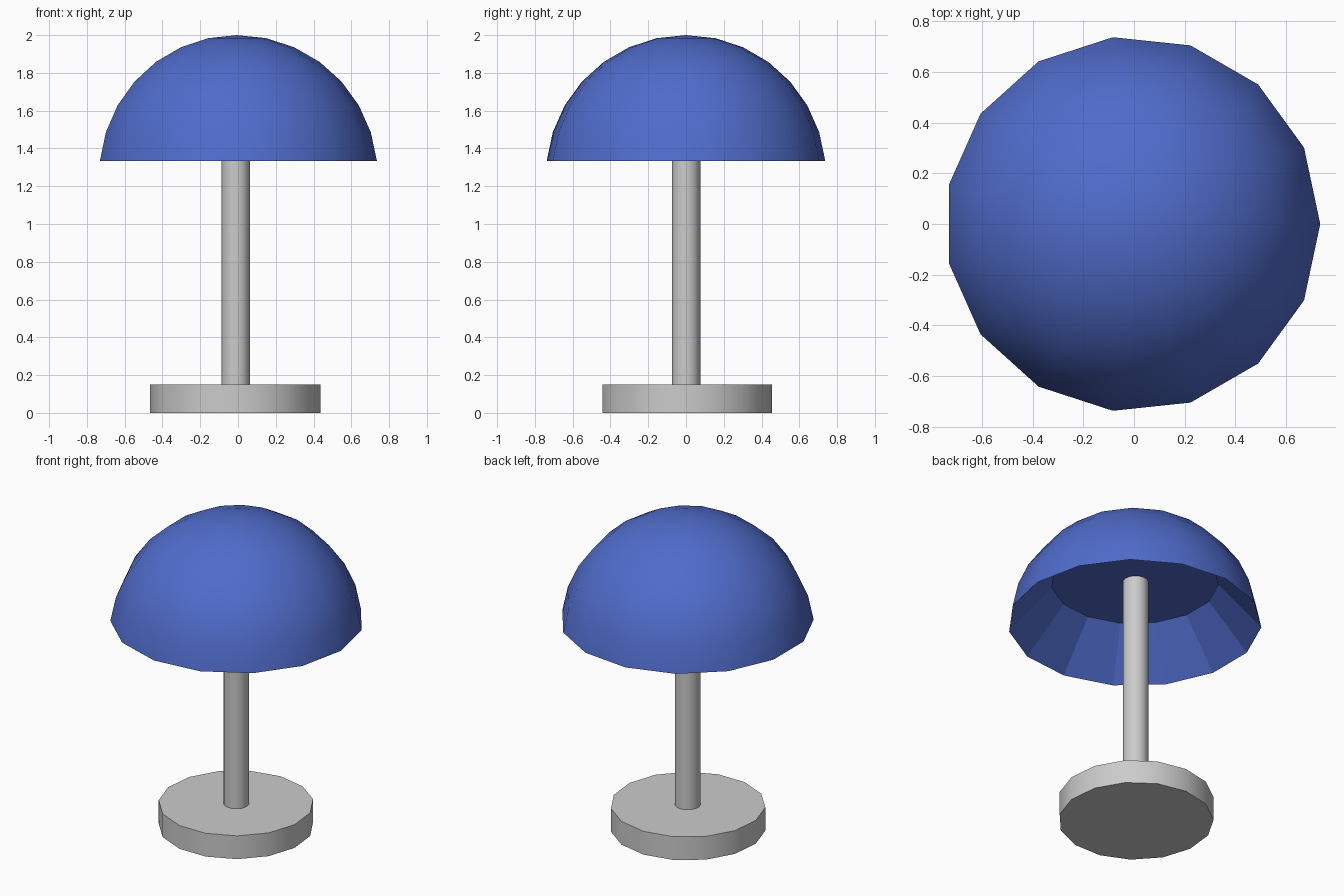
import bpy, bmesh
from math import sin, cos, pi, radians

if "Cube" in bpy.data.objects:
    bpy.data.objects.remove(bpy.data.objects["Cube"])

SIDES = 15
STEP = 2 * pi / SIDES


def finish(bm, name, flat=()):
    """Turn a bmesh into an object: smooth by angle, chosen faces flat."""
    bmesh.ops.recalc_face_normals(bm, faces=bm.faces)
    bm.faces.index_update()
    flat_ids = [f.index for f in flat]
    mesh = bpy.data.meshes.new(name)
    bm.to_mesh(mesh)
    bm.free()
    obj = bpy.data.objects.new(name, mesh)
    bpy.context.collection.objects.link(obj)
    bpy.ops.object.select_all(action='DESELECT')
    obj.select_set(True)
    bpy.context.view_layer.objects.active = obj
    bpy.ops.object.shade_smooth_by_angle(angle=radians(32))
    for i in flat_ids:
        mesh.polygons[i].use_smooth = False
    return obj


def ring(bm, x, y, r, z, start):
    return [bm.verts.new((x + r * cos(start + i * STEP),
                          y + r * sin(start + i * STEP), z)) for i in range(SIDES)]


def bridge(bm, a, b):
    return [bm.faces.new((a[i], a[(i + 1) % SIDES], b[(i + 1) % SIDES], b[i]))
            for i in range(SIDES)]


def cylinder(name, x, y, r, z0, z1):
    bm = bmesh.new()
    low, high = ring(bm, x, y, r, z0, pi / 2), ring(bm, x, y, r, z1, pi / 2)
    bridge(bm, low, high)
    bm.faces.new(low)
    bm.faces.new(high)
    return finish(bm, name)


# Foot and stem
cylinder("base", -0.015, 0.001, 0.4535, 0.0, 0.15)
cylinder("pole", -0.012, 0.0, 0.0755, 0.15, 1.62)

# Dome shade: upper half of a sphere, with a hollow underside
bm = bmesh.new()
cx, radius = -0.006, 0.7455
rings = [ring(bm, cx, 0, radius * sin(radians(12 * k)),
              2 - 0.744 * (1 - cos(radians(12 * k))), 0) for k in range(1, 8)]
apex = bm.verts.new((cx, 0, 2))
for i in range(SIDES):
    bm.faces.new((apex, rings[0][i], rings[0][(i + 1) % SIDES]))
for a, b in zip(rings, rings[1:]):
    bridge(bm, a, b)
inner = ring(bm, cx, 0, 0.49, 1.61, 0)
hollow = bridge(bm, rings[-1], inner)
hollow.append(bm.faces.new(inner))
shade = finish(bm, "shade", hollow)

blue = bpy.data.materials.new("blue")
blue.diffuse_color = (0.08, 0.15, 0.6, 1)
blue.use_nodes = True
blue.node_tree.nodes["Principled BSDF"].inputs["Base Color"].default_value = blue.diffuse_color
shade.data.materials.append(blue)
